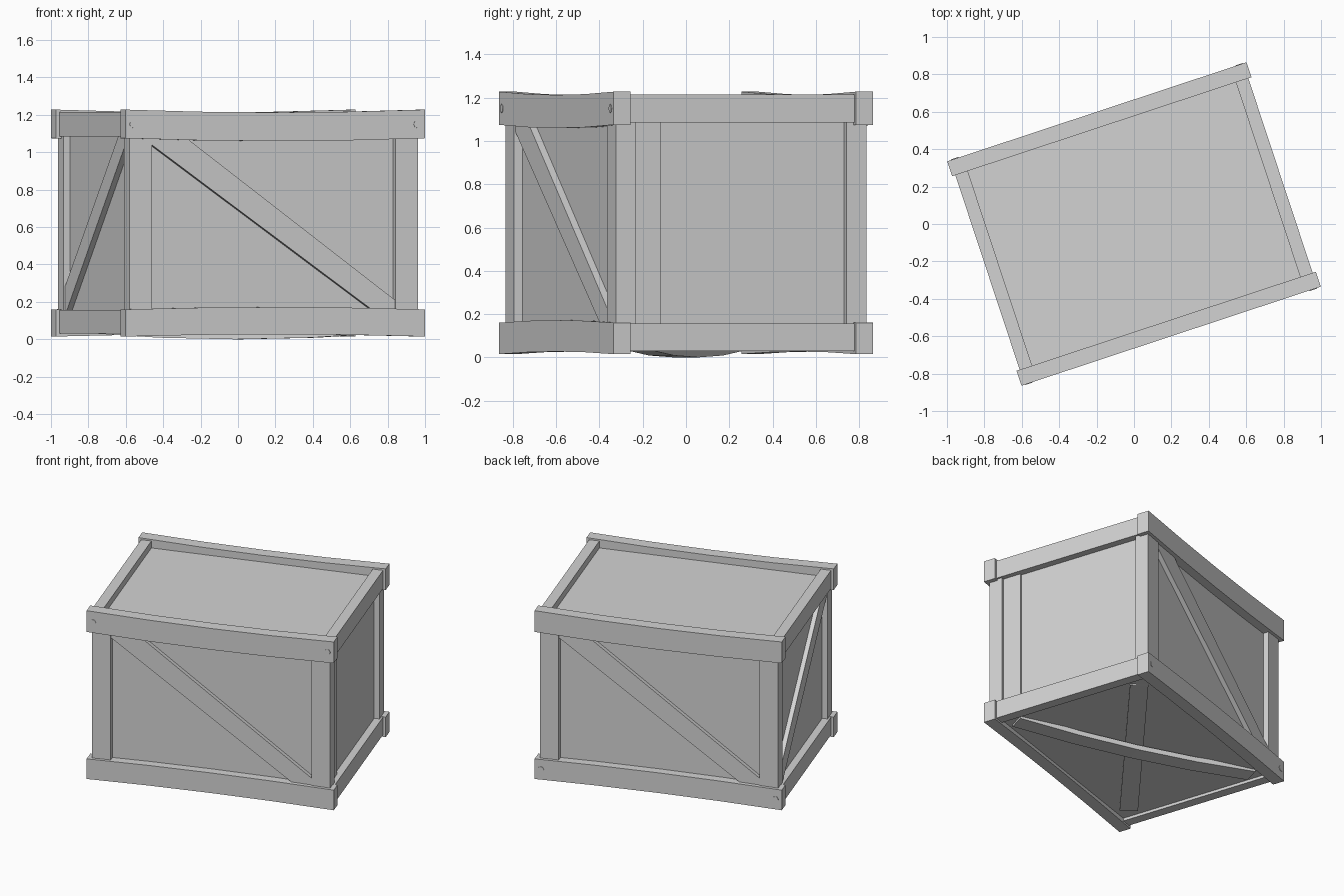
import bpy, bmesh, math
from mathutils import Matrix, Vector

cube = bpy.data.objects.get("Cube")
if cube:
    bpy.data.objects.remove(cube, do_unlink=True)

GREY = (0.65, 0.65, 0.65, 1)
mat = bpy.data.materials.new("plain_grey")
mat.use_nodes = True
mat.diffuse_color = GREY
mat.node_tree.nodes["Principled BSDF"].inputs["Base Color"].default_value = GREY

TURN = Matrix.Rotation(math.radians(18.3), 4, 'Z')   # crate stands askew
HALF_L, HALF_W = 0.843, 0.632                        # rail frame half sizes
POST_L, POST_W = 0.812, 0.61                         # post outer half sizes


def finish(name, bm):
    bmesh.ops.recalc_face_normals(bm, faces=bm.faces)
    bm.transform(TURN)
    mesh = bpy.data.meshes.new(name)
    bm.to_mesh(mesh)
    bm.free()
    mesh.materials.append(mat)
    obj = bpy.data.objects.new(name, mesh)
    bpy.context.collection.objects.link(obj)
    return obj


def beam(name, start, end, width, z0, z1, bow=0.0):
    """Horizontal beam between two plan points, optionally bowed in height."""
    bm = bmesh.new()
    a, b = Vector(start), Vector(end)
    d = (b - a).normalized()
    side = Vector((-d.y, d.x)) * width / 2
    steps = 4 if bow else 1
    rings = []
    for i in range(steps + 1):
        t = i / steps
        p = a.lerp(b, t)
        lift = bow * (1 - (2 * t - 1) ** 2)
        corners = ((p - side, z0), (p + side, z0), (p + side, z1), (p - side, z1))
        rings.append([bm.verts.new((q.x, q.y, z + lift)) for q, z in corners])
    for r, s in zip(rings, rings[1:]):
        for k in range(4):
            n = (k + 1) % 4
            bm.faces.new((r[k], r[n], s[n], s[k]))
    bm.faces.new(rings[0])
    bm.faces.new(rings[-1])
    return finish(name, bm)


def brace(name, outline, inner, outer, angle):
    """Flat board with an outline on a wall, wall turned by an angle."""
    bm = bmesh.new()
    back = bm.faces.new([bm.verts.new((u, -inner, z)) for u, z in outline])
    ext = bmesh.ops.extrude_face_region(bm, geom=[back], use_keep_orig=True)
    moved = [g for g in ext["geom"] if isinstance(g, bmesh.types.BMVert)]
    bmesh.ops.translate(bm, verts=moved, vec=(0, inner - outer, 0))
    bm.transform(Matrix.Rotation(angle, 4, 'Z'))
    return finish(name, bm)


def nail(name, u, v, z):
    bm = bmesh.new()
    bmesh.ops.create_cone(bm, cap_ends=True, segments=8, radius1=0.02, radius2=0.02, depth=0.006)
    bm.transform(Matrix.Translation((u, v, z)) @ Matrix.Rotation(math.pi / 2, 4, 'X'))
    return finish(name, bm)


# Inner box
beam("crate_panels", (-0.775, 0), (0.775, 0), 1.14, 0.05, 1.165)

# Long rails, bowed a little, at the front and back
for side, s in (("front", -1), ("back", 1)):
    v = s * (HALF_W - 0.042)
    beam(side + "_bottom_rail", (-HALF_L, v), (HALF_L, v), 0.084, 0.015, 0.16, 0.012)
    beam(side + "_top_rail", (-HALF_L, v), (HALF_L, v), 0.084, 1.075, 1.228, -0.015)

# Short rails between them
for side, s in (("right", -1), ("left", 1)):
    u = s * (HALF_L - 0.053)
    beam(side + "_bottom_rail", (u, -0.56), (u, 0.56), 0.07, 0.03, 0.157)
    beam(side + "_top_rail", (u, -0.56), (u, 0.56), 0.07, 1.085, 1.215)

# Corner posts
for end, s in (("right", -1), ("left", 1)):
    for side, r in (("front", -1), ("back", 1)):
        v = r * (POST_W - 0.048)
        beam(f"{side}_{end}_post", (s * (POST_L - 0.127), v), (s * POST_L, v), 0.096, 0.1, 1.12)

# Upright slat on the left wall
beam("left_slat", (0.77, -0.45), (0.79, -0.45), 0.13, 0.1, 1.12)

# Diagonal braces
long_outline = [(-0.685, 1.08), (-0.685, 1.04), (0.56, 0.155), (0.685, 0.155), (0.685, 0.21), (-0.495, 1.08)]
short_outline = [(-0.515, 0.155), (-0.48, 0.155), (0.515, 1.04), (0.515, 1.09), (0.4, 1.09), (-0.515, 0.28)]
brace("front_brace", long_outline, 0.565, 0.603, 0)
brace("back_brace", long_outline, 0.565, 0.603, math.pi)
brace("right_brace", short_outline, 0.77, 0.805, -math.pi / 2)

# Crossed boards under the floor, one sagging to the ground
beam("floor_brace_bowed", (0.7, -0.47), (-0.7, 0.47), 0.12, 0.035, 0.07, -0.035)
beam("floor_brace_flat", (0.68, 0.46), (-0.68, -0.46), 0.12, 0.042, 0.06)

# Nail heads near the rail ends
for u in (-0.8, 0.8):
    nail("front_nail", u, -HALF_W, 1.15)
    nail("back_nail", u, HALF_W, 0.09)
